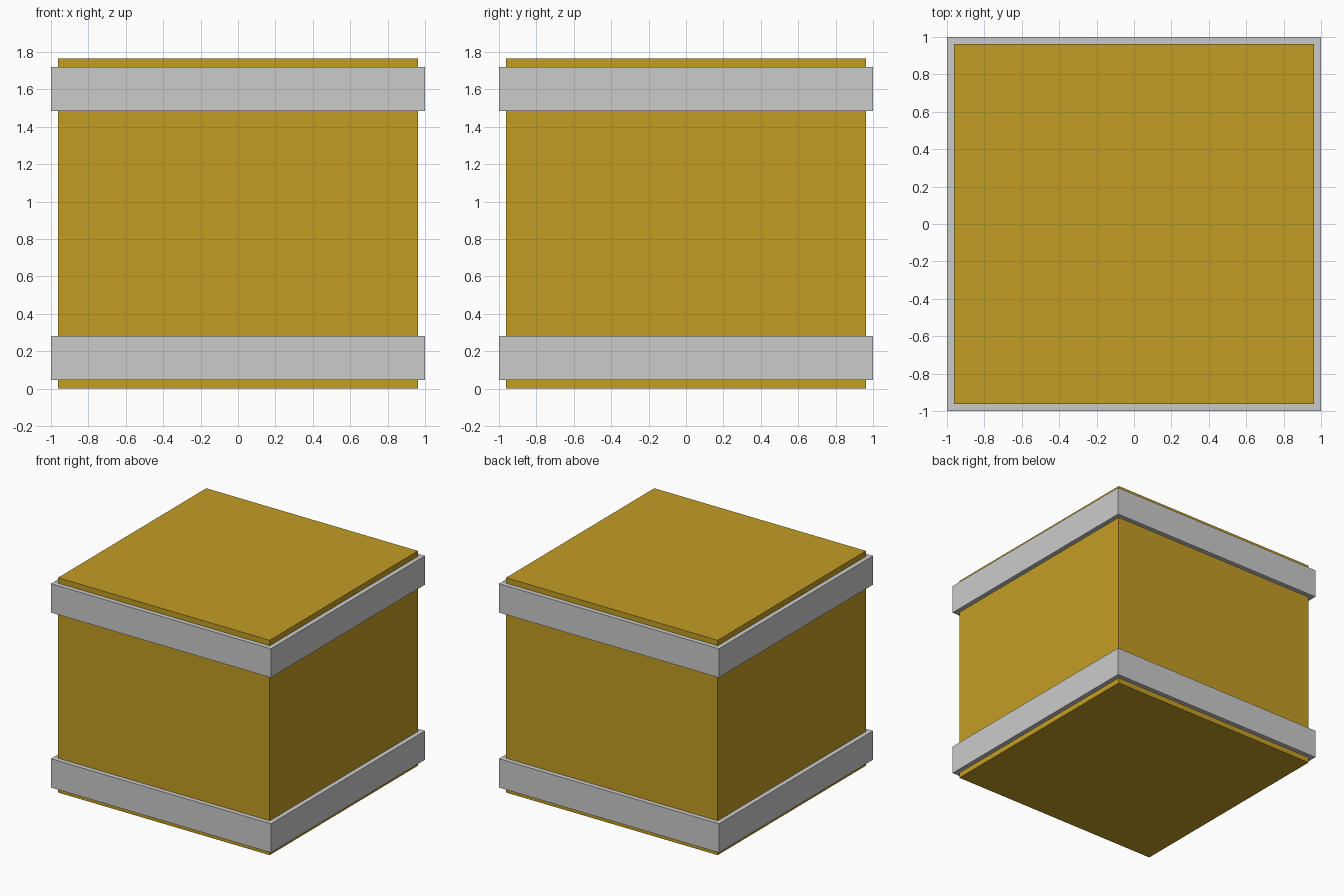
import bpy, bmesh

if "Cube" in bpy.data.objects:
    bpy.data.objects.remove(bpy.data.objects["Cube"])

HALF_BODY = 0.962
HEIGHT = 1.765
BAND_H = 0.237
BAND_INSET = 0.045

gold = bpy.data.materials.new("gold")
gold.diffuse_color = (0.545, 0.34, 0.018, 1)
gold.use_nodes = True
gold.node_tree.nodes["Principled BSDF"].inputs["Base Color"].default_value = gold.diffuse_color


def add_object(name, bm):
    bmesh.ops.recalc_face_normals(bm, faces=bm.faces)
    mesh = bpy.data.meshes.new(name)
    bm.to_mesh(mesh)
    bm.free()
    obj = bpy.data.objects.new(name, mesh)
    bpy.context.collection.objects.link(obj)
    return obj


def square_band(name, outer, inner, z0, z1):
    """Square ring swept from a rectangular cross-section."""
    bm = bmesh.new()
    section = [(outer, z0), (outer, z1), (inner, z1), (inner, z0)]
    corners = [(1, 1), (-1, 1), (-1, -1), (1, -1)]
    rings = [[bm.verts.new((sx * r, sy * r, z)) for r, z in section]
             for sx, sy in corners]
    for i in range(4):
        a, b = rings[i], rings[(i + 1) % 4]
        for j in range(4):
            k = (j + 1) % 4
            bm.faces.new((a[j], a[k], b[k], b[j]))
    return add_object(name, bm)


# Crate body: a plain gold block
bm = bmesh.new()
bmesh.ops.create_cube(bm, size=1)
bmesh.ops.scale(bm, verts=bm.verts, vec=(2 * HALF_BODY, 2 * HALF_BODY, HEIGHT))
bmesh.ops.translate(bm, verts=bm.verts, vec=(0, 0, HEIGHT / 2))
body = add_object("crate_body", bm)
body.data.materials.append(gold)

# Grey bands wrapped around the bottom and top
for name, z0 in (("lower_band", BAND_INSET),
                 ("upper_band", HEIGHT - BAND_INSET - BAND_H)):
    square_band(name, 1.0, HALF_BODY - 0.02, z0, z0 + BAND_H)
